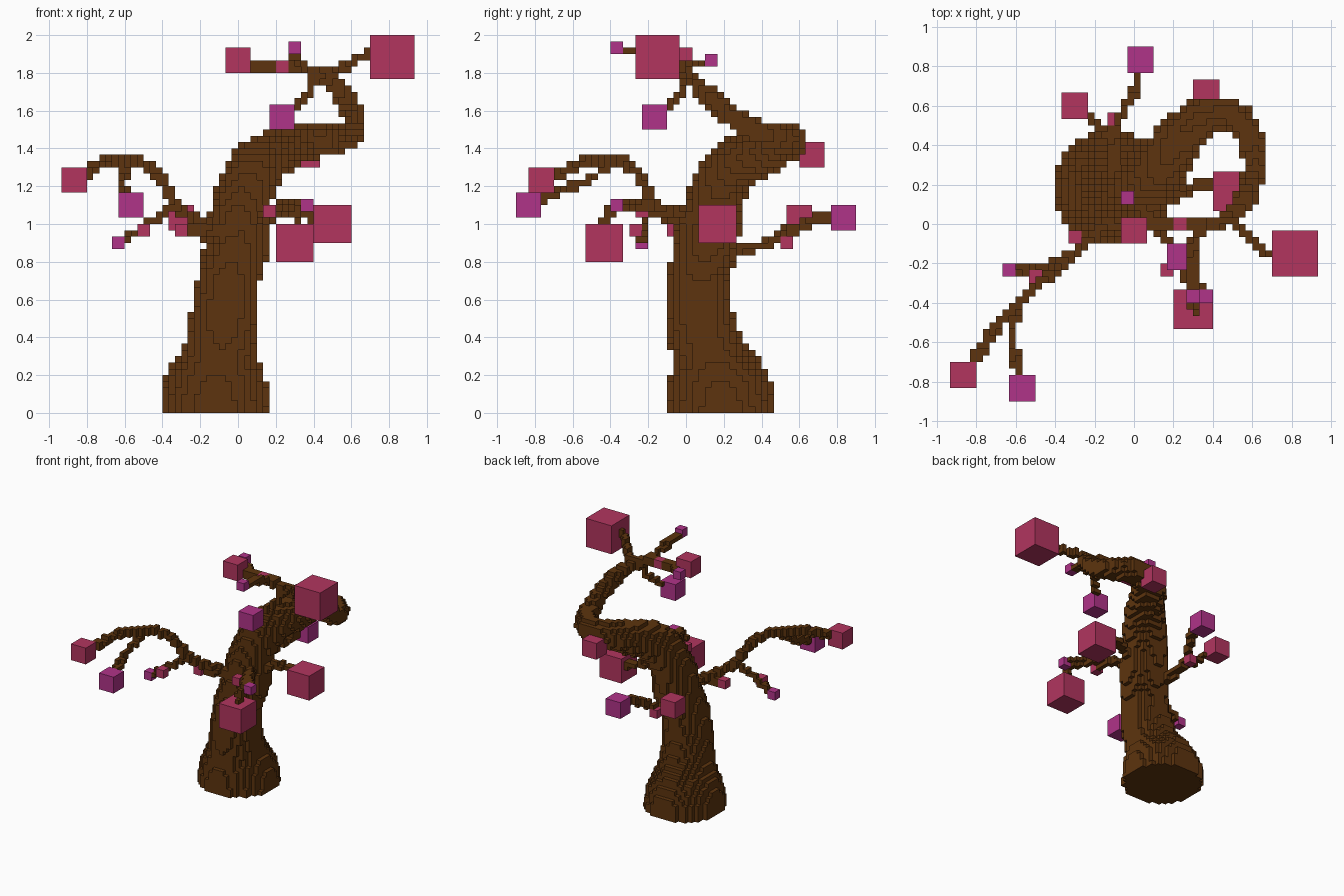
import bpy, bmesh, math
from mathutils import Vector

cube = bpy.data.objects.get("Cube")
if cube:
    bpy.data.objects.remove(cube, do_unlink=True)

V = 1 / 30       # voxel size
taken = set()    # voxels already filled
leaf_centre = {}


def make_material(name, srgb):
    col = [((c / 255 + 0.055) / 1.055) ** 2.4 for c in srgb] + [1]
    m = bpy.data.materials.new(name)
    m.use_nodes = True
    m.diffuse_color = col
    m.node_tree.nodes["Principled BSDF"].inputs["Base Color"].default_value = col
    return m


BARK = make_material("bark brown", (93, 52, 14))
PINK = make_material("leaf pink", (178, 53, 95))
PURPLE = make_material("leaf purple", (176, 51, 137))


def add_object(name, bm, mat):
    me = bpy.data.meshes.new(name)
    bm.to_mesh(me)
    bm.free()
    me.materials.append(mat)
    bpy.context.scene.collection.objects.link(bpy.data.objects.new(name, me))


def leaf(name, mat, size, x, y, z):
    """Cube leaf; lowest corner and edge length counted in voxels."""
    centre = Vector((x, y, z)) * V + Vector((size, size, size)) * V / 2
    bm = bmesh.new()
    bmesh.ops.create_cube(bm, size=size * V)
    bmesh.ops.translate(bm, verts=bm.verts, vec=centre)
    add_object(name, bm, mat)
    leaf_centre[name] = centre
    taken.update((x + i, y + j, z + k) for i in range(size)
                 for j in range(size) for k in range(size))


def spline(points):
    """Closely spaced samples of a smooth curve through the points."""
    pts = [Vector(p) for p in points]
    pts = [pts[0] * 2 - pts[1]] + pts + [pts[-1] * 2 - pts[-2]]
    for a, b, c, d in zip(pts, pts[1:], pts[2:], pts[3:]):
        steps = math.ceil((c - b).length / (V * 0.35)) + 1
        for s in range(steps + 1):
            t = s / steps
            yield (b * 2 + (c - a) * t + (a * 2 - b * 5 + c * 4 - d) * t ** 2
                   + (b * 3 - a - c * 3 + d) * t ** 3) / 2


def voxel_sweep(name, points):
    """Voxels touched by a ball moving along points of (x, y, z, radius)."""
    cells = set()
    for p in spline(points):
        r, base = p[3], [math.floor(c / V) for c in p[:3]]
        cells.add(tuple(base))
        reach = range(-math.ceil(r / V) - 1, math.ceil(r / V) + 2)
        for i in reach:
            for j in reach:
                for k in reach:
                    c = (base[0] + i, base[1] + j, base[2] + k)
                    if c[2] >= 0 and sum(((c[n] + .5) * V - p[n]) ** 2 for n in range(3)) <= r * r:
                        cells.add(c)
    cells -= taken
    taken.update(cells)

    # Outward faces of the voxels
    bm = bmesh.new()
    verts = {}
    for c in cells:
        for axis in range(3):
            u, w = (axis + 1) % 3, (axis + 2) % 3
            for side in (0, 1):
                near = list(c)
                near[axis] += 2 * side - 1
                if tuple(near) in cells:
                    continue
                quad = []
                for du, dw in ((0, 0), (1, 0), (1, 1), (0, 1)):
                    q = list(c)
                    q[axis] += side
                    q[u] += du
                    q[w] += dw
                    q = tuple(q)
                    if q not in verts:
                        verts[q] = bm.verts.new([n * V for n in q])
                    quad.append(verts[q])
                bm.faces.new(quad if side else quad[::-1])
    add_object(name, bm, BARK)


def branch(name, leaf_name, radius, *points):
    """Branch through the points, ending inside its leaf."""
    path = list(points) + [leaf_centre[leaf_name]]
    voxel_sweep(name, [(*p, radius) for p in path])


# Leaves at the crown
leaf("crown_big_leaf", PINK, 7, 21, -8, 53)
leaf("crown_left_leaf", PINK, 4, -2, -3, 54)
leaf("crown_bud", PINK, 2, 6, -1, 54)
leaf("crown_front_leaf", PURPLE, 2, 8, -12, 57)
leaf("crown_back_leaf", PURPLE, 2, -2, 3, 55)
leaf("crown_hanging_leaf", PURPLE, 4, 5, -7, 45)
leaf("bend_leaf", PINK, 4, 9, 18, 39)

# Leaves on the right
leaf("right_tip_leaf", PINK, 4, -28, -25, 35)
leaf("right_hanging_leaf", PURPLE, 4, -19, -27, 31)
leaf("right_lower_leaf", PURPLE, 2, -20, -8, 26)
leaf("right_lower_bud", PINK, 2, -16, -9, 28)
leaf("right_root_bud", PINK, 2, -10, -3, 28)

# Leaves at the back, front and left
leaf("back_right_leaf", PINK, 4, -11, 16, 29)
leaf("back_bud", PINK, 2, -4, 15, 26)
leaf("back_left_leaf", PURPLE, 4, -1, 23, 29)
leaf("front_big_leaf", PINK, 6, 6, -16, 24)
leaf("front_bud", PINK, 2, 4, -8, 31)
leaf("front_tip_leaf", PURPLE, 2, 10, -12, 32)
leaf("left_big_leaf", PINK, 6, 12, 2, 27)

# Trunk, rising and then curling round at the top
voxel_sweep("trunk", [
    (-.12, .185, 0, .29), (-.12, .18, .1, .28), (-.1, .13, .28, .205),
    (-.07, .075, .5, .18), (-.05, .065, .7, .165), (0, .11, .9, .168),
    (.015, .15, 1.1, .155), (.1, .24, 1.3, .145), (.25, .46, 1.4, .115),
    (.38, .555, 1.43, .09), (.53, .53, 1.45, .08), (.615, .33, 1.51, .06),
    (.56, .12, 1.68, .055), (.43, .01, 1.79, .035)])

# Right branches
branch("right_branch", "right_tip_leaf", .032, (-.13, 0, .97), (-.33, -.17, 1.1),
       (-.38, -.22, 1.2), (-.48, -.3, 1.31), (-.66, -.48, 1.34))
branch("right_hanging_twig", "right_hanging_leaf", .026, (-.56, -.38, 1.32), (-.62, -.55, 1.22))
branch("right_lower_twig", "right_lower_leaf", .026, (-.34, -.18, 1.11), (-.5, -.22, .98))
branch("right_root_twig", "right_root_bud", .026, (-.15, -.03, .97))

# Back branches
branch("back_branch", "back_left_leaf", .03, (-.1, .2, .85), (-.1, .47, .91), (0, .68, 1.03))
branch("back_right_twig", "back_right_leaf", .026, (-.12, .44, .9))

# Front and left branches
branch("front_branch", "front_big_leaf", .03, (.1, .03, 1.03), (.22, -.17, 1.1),
       (.31, -.35, 1.1), (.31, -.43, 1.02))
branch("front_tip_twig", "front_tip_leaf", .022, (.29, -.25, 1.12))
branch("front_bud_twig", "front_bud", .022, (.18, -.1, 1.07))
branch("left_branch", "left_big_leaf", .03, (.1, .12, .97), (.2, .14, 1.05), (.34, .2, 1.05))

# Crown branches
branch("crown_left_branch", "crown_left_leaf", .036, (.43, 0, 1.79), (.33, 0, 1.83), (.1, 0, 1.835))
branch("crown_big_branch", "crown_big_leaf", .028, (.43, 0, 1.79), (.52, 0, 1.81), (.66, -.14, 1.89))
branch("crown_front_twig", "crown_front_leaf", .026, (.38, 0, 1.8), (.31, -.1, 1.88))
branch("crown_back_twig", "crown_back_leaf", .022, (.12, 0, 1.85))
branch("crown_hanging_twig", "crown_hanging_leaf", .028, (.42, 0, 1.78), (.35, -.04, 1.67))
